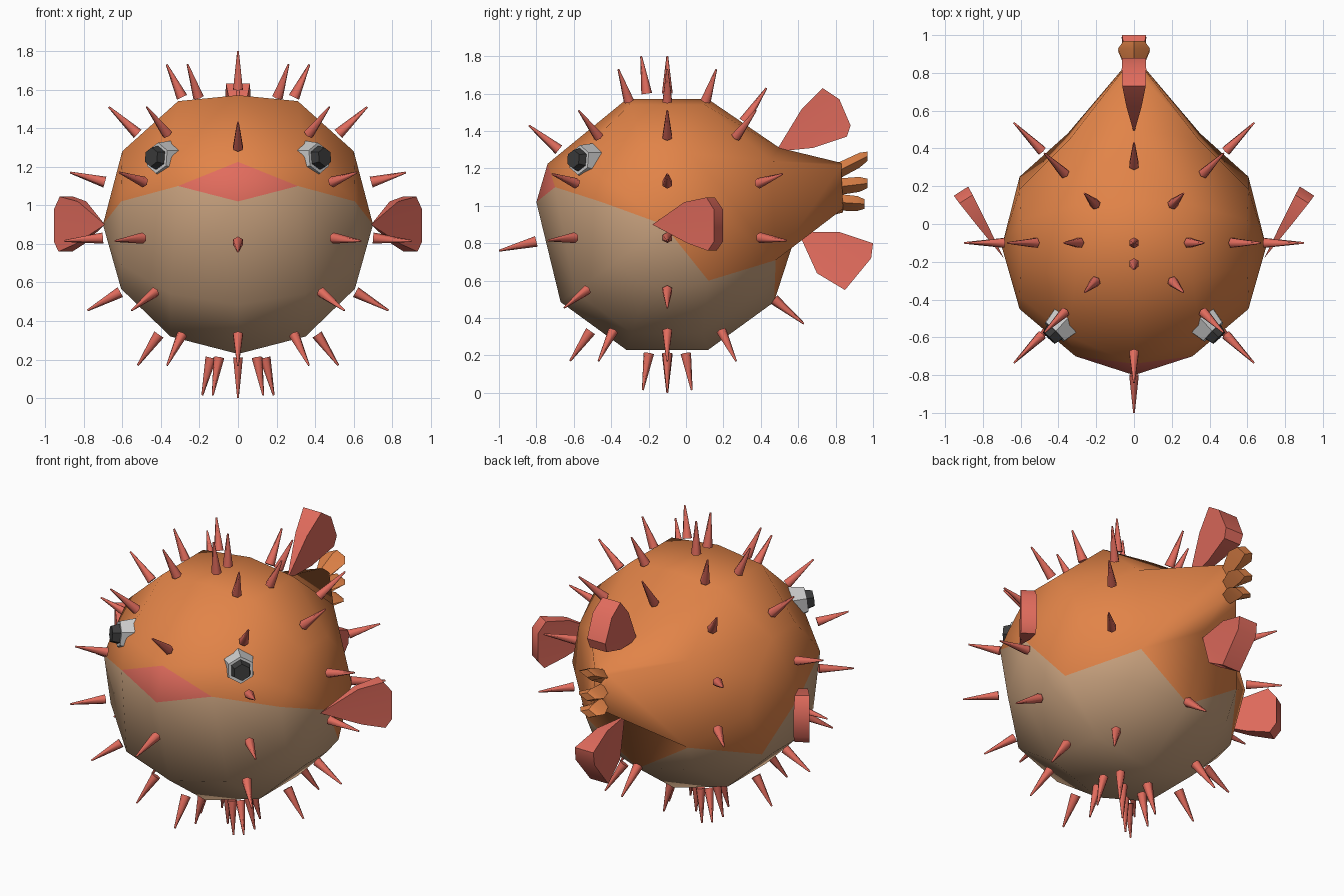
import bpy, bmesh, math
from mathutils import Vector

if "Cube" in bpy.data.objects:
    bpy.data.objects.remove(bpy.data.objects["Cube"])


def mat(name, c):
    m = bpy.data.materials.new(name)
    m.diffuse_color = (*c, 1)
    m.use_nodes = True
    m.node_tree.nodes["Principled BSDF"].inputs["Base Color"].default_value = m.diffuse_color
    return m


orange = mat("orange", (0.76, 0.23, 0.065))
beige = mat("beige", (0.58, 0.36, 0.21))
coral = mat("coral", (0.76, 0.15, 0.11))
white = mat("white", (0.6, 0.6, 0.6))
black = mat("black", (0.045, 0.045, 0.045))


def finish(bm, name, mats, angle, mirror=False):
    bmesh.ops.recalc_face_normals(bm, faces=bm.faces)
    me = bpy.data.meshes.new(name)
    bm.to_mesh(me)
    bm.free()
    for m in mats:
        me.materials.append(m)
    ob = bpy.data.objects.new(name, me)
    bpy.context.collection.objects.link(ob)
    bpy.ops.object.select_all(action='DESELECT')
    ob.select_set(True)
    bpy.context.view_layer.objects.active = ob
    bpy.ops.object.shade_smooth_by_angle(angle=math.radians(angle))
    if mirror:
        ob.modifiers.new("mirror", 'MIRROR').use_clip = True
    return ob


# Body: sphere with its poles on x, half built and mirrored
rings = [(0, 0.705), (0.35, 0.61), (0.606, 0.35)]
moved = {(0, 5): (0, -0.8, 1.02), (1, 5): (0.31, -0.7, 1.1), (2, 5): (0.606, -0.45, 1.02),
         (0, 4): (0, -0.74, 1.225), (1, 0): (0.35, 0.48, 0.71), (2, 9): (0.606, 0.12, 0.6),
         (1, 2): (0.31, 0.1, 1.54), (1, 3): (0.31, -0.3, 1.54), (0, 1): (0, 0.5, 1.31),
         (2, 2): (0.6, 0.02, 1.28), (2, 3): (0.6, -0.22, 1.28), (1, 1): (0.34, 0.45, 1.24)}
bm = bmesh.new()
v = {}
for a, (x, r) in enumerate(rings):
    for k in range(10):
        t = math.radians(36 * k)
        v[a, k] = bm.verts.new(moved.get((a, k), (x, -0.1 + r * math.cos(t), 0.9 + r * math.sin(t))))
pole = bm.verts.new((0.7, -0.12, 0.9))


def face(m, *vs):
    bm.faces.new(vs).material_index = m


for k in range(10):
    n = (k + 1) % 10
    low = 1 if 5 <= k <= 8 else 0
    face(low, v[2, k], v[2, n], pole)
    for a in (0, 1):
        A, B, C, D = v[a, k], v[a + 1, k], v[a + 1, n], v[a, n]
        if k == 9 and a == 0:
            face(1, A, B, C)
            face(0, A, C, D)
        elif k == 9:
            face(1, A, B, D)
            face(0, B, C, D)
        elif k == 4 and a == 0:
            face(2, A, C, D)            # mouth
            face(0, A, B, C)
        elif not (k == 0 and a == 0):
            face(low, A, B, C, D)
# Tail stem drawn out of the open back patch
root = [v[0, 0], v[1, 0], v[1, 1], v[0, 1]]
end = [bm.verts.new(p) for p in
       ((0, 0.84, 0.965), (0.045, 0.84, 0.985), (0.045, 0.83, 1.215), (0, 0.83, 1.23))]
for i in range(3):
    face(0, root[i], root[i + 1], end[i + 1], end[i])
face(0, *end)
finish(bm, "body", [orange, beige, coral], 80, True)


def frustum(bm, p, q, r1, r2, seg):
    p, q = Vector(p), Vector(q)
    M = (q - p).to_track_quat('Z', 'Y').to_matrix().to_4x4()
    M.translation = (p + q) / 2
    bmesh.ops.create_cone(bm, cap_ends=True, segments=seg, radius1=r1, radius2=r2,
                          depth=(q - p).length, matrix=M)


# Tail fingers, flared then tapering
bm = bmesh.new()
for y0, z0, y1, z1 in ((0.8, 1.18, 0.97, 1.265), (0.8, 1.1, 0.97, 1.12), (0.8, 1.02, 0.955, 1.01)):
    loops = []
    for f, w, h in ((0, 0.035, 0.045), (0.75, 0.085, 0.04), (1, 0.055, 0.025)):
        y, z = y0 + (y1 - y0) * f, z0 + (z1 - z0) * f
        loops.append([bm.verts.new((w * i, y, z + h * j)) for i, j in ((1, 0), (0, 1), (-1, 0), (0, -1))])
    for L, U in zip(loops, loops[1:]):
        for i in range(4):
            bm.faces.new((L[i], L[(i + 1) % 4], U[(i + 1) % 4], U[i]))
    bm.faces.new(loops[0])
    bm.faces.new(loops[-1])
finish(bm, "tail_fingers", [orange], 35)


# Fins: profile starts at a pointed root and thickens away from it
def fin(name, origin, u, w, profile, thick):
    o, u, w = Vector(origin), Vector(u).normalized(), Vector(w)
    side = u.cross(w).normalized()
    far = max(math.hypot(*p) for p in profile)
    bm = bmesh.new()
    tip = bm.verts.new(o)
    sides = []
    for s in (-1, 1):
        sides.append([bm.verts.new(o + u * a + w * b + side * s * thick * math.hypot(a, b) / far)
                      for a, b in profile])
    L, R = sides
    for i in range(len(L) - 1):
        bm.faces.new((L[i], L[i + 1], R[i + 1], R[i]))
        bm.faces.new((tip, L[i], L[i + 1]))
        bm.faces.new((tip, R[i], R[i + 1]))
    bm.faces.new((tip, L[0], R[0]))
    bm.faces.new((tip, L[-1], R[-1]))
    return finish(bm, name, [coral], 40)


Y, Z = (0, 1, 0), (0, 0, 1)
fin("dorsal_fin", (0, 0.48, 1.29), Y, Z,
    [(0.14, 0.23), (0.25, 0.34), (0.34, 0.28), (0.4, 0.14), (0.38, 0.08), (0.2, 0.02)], 0.065)
fin("lower_fin", (0, 0.6, 0.86), Y, Z,
    [(0.22, 0), (0.4, -0.06), (0.39, -0.14), (0.25, -0.31), (0.1, -0.22)], 0.065)
for s, n in ((1, "right"), (-1, "left")):
    fin("side_fin_" + n, (0.69 * s, -0.18, 0.9), (0.23 * s, 0.36, 0), Z,
        [(0.22, 0.12), (0.37, 0.145), (0.42, 0.08), (0.42, -0.09), (0.38, -0.14), (0.24, -0.1)], 0.045)

# Eyes
for s, n in ((1, "right"), (-1, "left")):
    for name, p, q, r1, r2, m in (
            ("eye_", (0.355, -0.505, 1.235), (0.42, -0.572, 1.245), 0.1, 0.08, white),
            ("pupil_", (0.41, -0.562, 1.245), (0.45, -0.603, 1.25), 0.066, 0.05, black)):
        bm = bmesh.new()
        frustum(bm, (p[0] * s, *p[1:]), (q[0] * s, *q[1:]), r1, r2, 6)
        finish(bm, name + n, [m], 30)

# Spines in level rings: (base radius, base z, tip radius, tip z, directions)
# Directions in degrees from +x; those off the middle plane are mirrored
levels = [(0.0, 1.6, 0.0, 1.8, (90,)),
          (0.29, 1.56, 0.37, 1.73, (-45, 0, 45)),
          (0.52, 1.37, 0.67, 1.51, (-45, 0, 45)),
          (0.69, 1.12, 0.87, 1.17, (-45, 0, 45)),
          (0.70, 0.83, 0.90, 0.815, (-45, 0, 45)),
          (0.61, 0.55, 0.78, 0.455, (-45, 0)),
          (0.41, 0.33, 0.52, 0.17, (-90, -45, 0, 45)),
          (0.14, 0.21, 0.185, 0.015, (-45, 0, 45)),
          (0.0, 0.21, 0.0, 0.0, (90,))]
spines = [((0, -0.21, 1.6), (0, -0.24, 1.8)), ((0, 0.31, 1.45), (0, 0.43, 1.63)),
          ((0, -0.68, 1.3), (0, -0.84, 1.43)), ((0, -0.8, 0.81), (0, -1.0, 0.76)),
          ((0, 0.47, 0.5), (0, 0.63, 0.37))]
for rb, zb, rt, zt, dirs in levels:
    for d in dirs:
        c, sn = math.cos(math.radians(d)), math.sin(math.radians(d))
        for s in ((1,) if abs(c) < 0.01 else (1, -1)):
            spines.append(((rb * c * s, -0.1 + rb * sn, zb), (rt * c * s, -0.1 + rt * sn, zt)))
bm = bmesh.new()
for p, q in spines:
    frustum(bm, p, q, 0.029, 0.005, 6)
finish(bm, "spines", [coral], 65)
